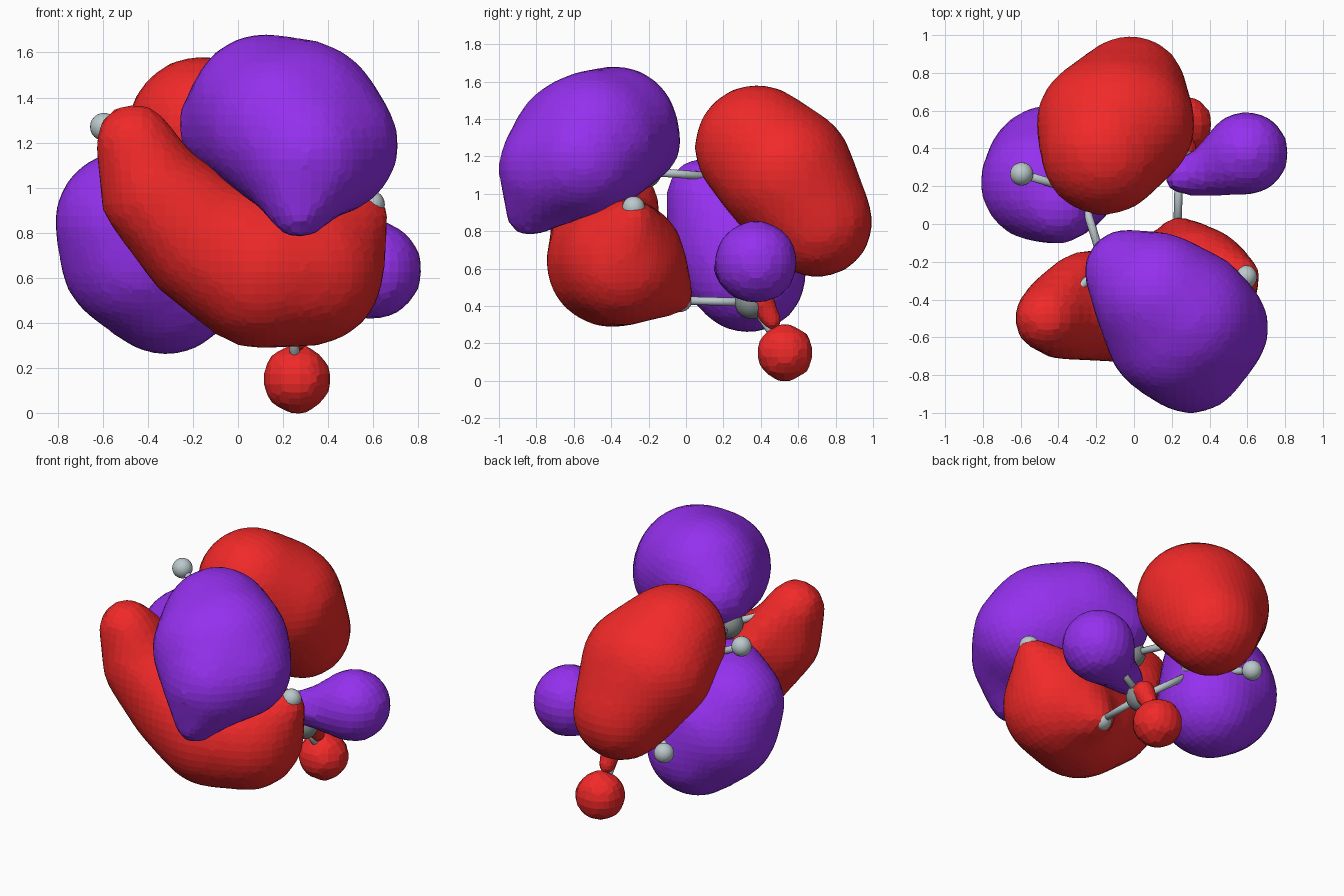
import bpy, bmesh
from mathutils import Vector, Matrix

if "Cube" in bpy.data.objects:
    bpy.data.objects.remove(bpy.data.objects["Cube"])


def material(name, color):
    m = bpy.data.materials.new(name)
    m.diffuse_color = (*color, 1)
    m.use_nodes = True
    m.node_tree.nodes["Principled BSDF"].inputs["Base Color"].default_value = m.diffuse_color
    return m


RED = material("red", (0.88, 0.022, 0.022))
PURPLE = material("purple", (0.30, 0.03, 0.86))
DARK = material("dark_grey", (0.25, 0.29, 0.29))
PALE = material("pale_grey", (0.50, 0.58, 0.60))

# Unit ball points shared by all lobes
unit = bmesh.new()
bmesh.ops.create_icosphere(unit, subdivisions=3, radius=1)
UNIT = [v.co.copy() for v in unit.verts]
unit.free()


def finish(name, bm, mat, smooth=False):
    mesh = bpy.data.meshes.new(name)
    bm.to_mesh(mesh)
    bm.free()
    for p in mesh.polygons:
        p.use_smooth = smooth
    mesh.materials.append(mat)
    ob = bpy.data.objects.new(name, mesh)
    bpy.context.collection.objects.link(ob)
    return ob


def lobe(name, mat, groups, voxel=0.05):
    """Hull each group of balls (x, y, z, radius), then fuse the hulls."""
    bm = bmesh.new()
    for balls in groups:
        # radius is padded a little to offset the softening
        new = [bm.verts.new(Vector((x, y, z)) + (r + voxel / 4) * u)
               for x, y, z, r in balls for u in UNIT]
        bmesh.ops.convex_hull(bm, input=new)
        loose = [v for v in bm.verts if not v.link_faces]
        for v in loose:
            bm.verts.remove(v)
    bmesh.ops.recalc_face_normals(bm, faces=bm.faces[:])
    ob = finish(name, bm, mat)
    rm = ob.modifiers.new("fuse", 'REMESH')
    rm.mode = 'VOXEL'
    rm.voxel_size = voxel
    sm = ob.modifiers.new("soften", 'SMOOTH')
    sm.factor = 0.5
    sm.iterations = 4


# Large lobes
front = (0.30, -0.70, 1.14, 0.295)
lobe("front_top_lobe", PURPLE, [
    [(0.12, -0.38, 1.345, 0.33), (0.20, -0.58, 1.27, 0.34),
     (0.27, -0.50, 1.28, 0.37), (0.40, -0.55, 1.19, 0.305),
     front, (-0.04, -0.25, 1.28, 0.215)],
    [front, (0.27, -0.84, 0.89, 0.11)]])
lobe("back_top_lobe", RED, [[
    (-0.16, 0.38, 1.25, 0.325), (-0.17, 0.53, 1.11, 0.34),
    (-0.03, 0.53, 1.11, 0.345), (-0.09, 0.53, 1.11, 0.36),
    (-0.02, 0.70, 0.85, 0.29)]])
lobe("back_left_lobe", PURPLE, [[
    (-0.50, 0.22, 0.85, 0.305), (-0.43, 0.27, 0.71, 0.355),
    (-0.32, 0.33, 0.57, 0.305), (-0.40, 0.09, 1.0, 0.185)]])

# Curved front lobe: a chain of hulls plus small tips
tip = (-0.46, -0.50, 1.20, 0.165)
upper = (-0.37, -0.48, 0.97, 0.23)
side = (-0.30, -0.28, 0.98, 0.12)
middle = (-0.14, -0.43, 0.76, 0.29)
lower = (0.10, -0.40, 0.635, 0.34)
right = (0.31, -0.34, 0.635, 0.33)
lobe("front_curved_lobe", RED, [
    [tip, upper, side], [upper, middle, side],
    [middle, lower], [lower, right],
    [right, (0.585, -0.27, 0.885, 0.075)],
    [right, (0.23, -0.03, 0.44, 0.07)]])

# Small lobes
waist = (0.40, 0.28, 0.60, 0.12)
lobe("right_lobe", PURPLE, [
    [(0.595, 0.375, 0.635, 0.215), waist],
    [waist, (0.25, 0.25, 0.58, 0.09)]])
lobe("bottom_lobe", RED, [[(0.26, 0.53, 0.15, 0.148)]])
lobe("bottom_lobe_neck", RED, [[
    (0.26, 0.40, 0.43, 0.065), (0.26, 0.46, 0.32, 0.045)]], 0.025)

# Atoms: five large, eight small
big = [Vector(p) for p in [
    (-0.13, 0.42, 0.70), (-0.28, 0.17, 1.09), (-0.16, -0.22, 1.12),
    (0.25, -0.42, 0.97), (0.24, 0.35, 0.42)]]
small = [(Vector(p), i) for p, i in [
    ((-0.335, 0.71, 0.66), 0), ((-0.595, 0.265, 1.27), 1),
    ((-0.45, -0.48, 1.21), 2), ((0.59, -0.28, 0.925), 3),
    ((0.27, -0.80, 0.89), 3), ((0.23, -0.03, 0.43), 4),
    ((0.58, 0.40, 0.62), 4), ((0.26, 0.53, 0.15), 4)]]


def ball(name, p, r, mat):
    bm = bmesh.new()
    bmesh.ops.create_uvsphere(bm, u_segments=20, v_segments=12, radius=r,
                              matrix=Matrix.Translation(p))
    finish(name, bm, mat, True)


def rod(name, a, b):
    d = b - a
    bm = bmesh.new()
    bmesh.ops.create_cone(
        bm, cap_ends=True, segments=12, radius1=0.022, radius2=0.022,
        depth=d.length, matrix=Matrix.Translation((a + b) / 2)
        @ d.to_track_quat('Z', 'Y').to_matrix().to_4x4())
    finish(name, bm, PALE, True)


for i, p in enumerate(big):
    ball(f"large_atom_{i}", p, 0.09, DARK)
for i, (p, owner) in enumerate(small):
    ball(f"small_atom_{i}", p, 0.062, PALE)
    rod(f"outer_rod_{i}", big[owner], p)

# Rods linking the large atoms
for a, b in [(4, 0), (0, 1), (1, 2), (2, 3)]:
    rod(f"chain_rod_{a}_{b}", big[a], big[b])
